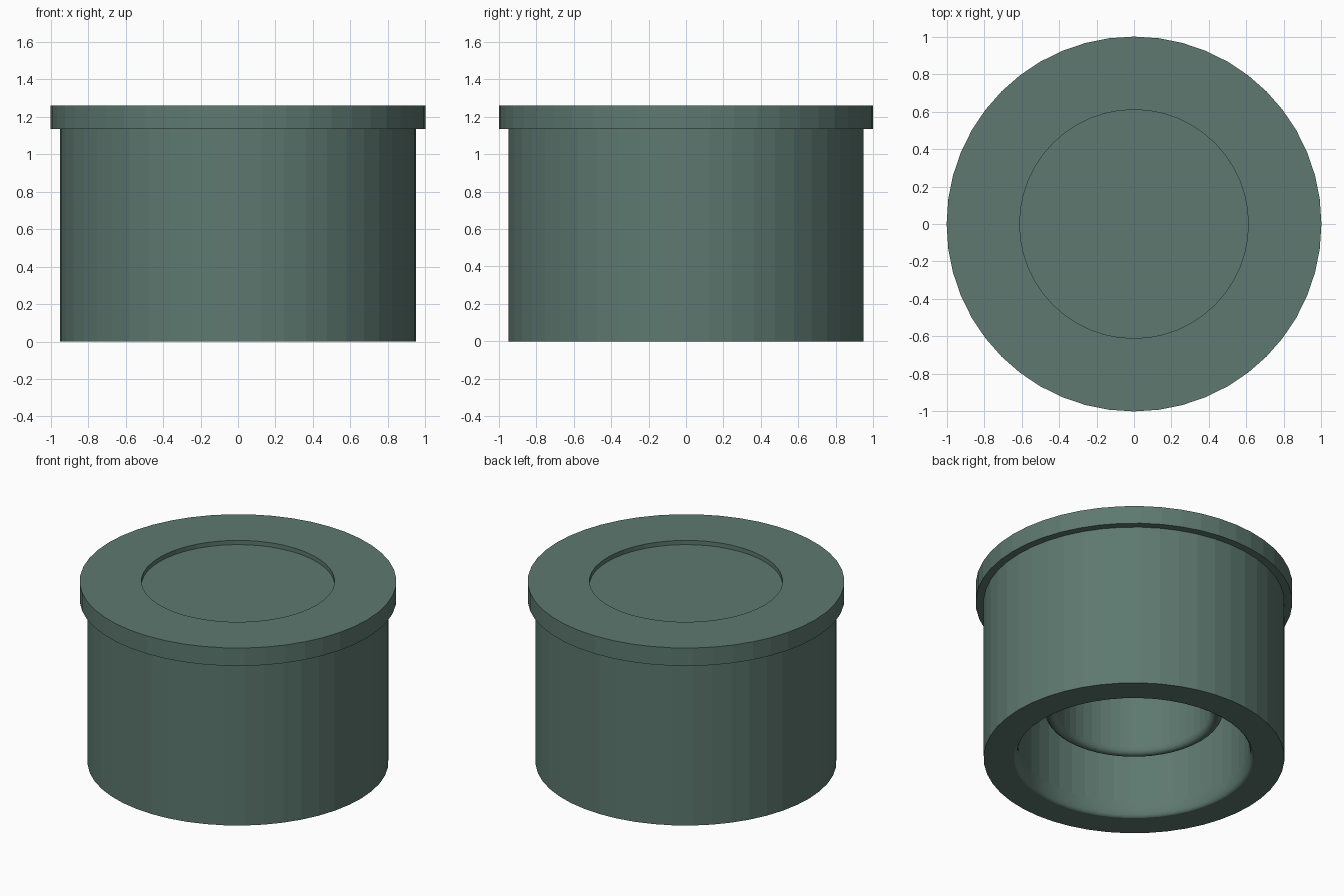
import bpy, bmesh, math

if "Cube" in bpy.data.objects:
    bpy.data.objects.remove(bpy.data.objects["Cube"])

SIDES = 48

mat = bpy.data.materials.new("dark_green")
mat.diffuse_color = (0.11, 0.19, 0.16, 1)
mat.use_nodes = True
mat.node_tree.nodes["Principled BSDF"].inputs["Base Color"].default_value = mat.diffuse_color


def lathe(name, profile, smooth_from=None):
    """Spin a closed (radius, z) profile; points at radius 0 become poles."""
    bm = bmesh.new()
    rings = []
    for r, z in profile:
        if r == 0:
            rings.append([bm.verts.new((0, 0, z))] * SIDES)
        else:
            rings.append([bm.verts.new((r * math.cos(math.tau * i / SIDES),
                                        r * math.sin(math.tau * i / SIDES), z))
                          for i in range(SIDES)])
    for k in range(len(rings)):
        a, b = rings[k], rings[(k + 1) % len(rings)]
        if a[0] is a[1] and b[0] is b[1]:
            continue
        for i in range(SIDES):
            j = (i + 1) % SIDES
            corners = list(dict.fromkeys((a[i], a[j], b[j], b[i])))
            face = bm.faces.new(corners)
            face.smooth = smooth_from is not None and k in smooth_from
    bmesh.ops.recalc_face_normals(bm, faces=bm.faces[:])
    mesh = bpy.data.meshes.new(name)
    bm.to_mesh(mesh)
    bm.free()
    mesh.materials.append(mat)
    obj = bpy.data.objects.new(name, mesh)
    bpy.context.collection.objects.link(obj)
    return obj


def arc(cr, cz, rr, rz, start, end, steps):
    """Points on an ellipse arc in the (radius, z) plane, angles in degrees."""
    pts = []
    for s in range(steps + 1):
        t = math.radians(start + (end - start) * s / steps)
        pts.append((cr + rr * math.cos(t), cz + rz * math.sin(t)))
    return pts


# Cap shell: recessed top, flange, side wall, rounded inner lip, ceiling
outer = [(0, 1.23), (0.61, 1.23), (0.61, 1.26), (1.0, 1.26),
         (1.0, 1.135), (0.95, 1.135), (0.95, 0)]
lip = arc(0.76, 0.10, 0.03, 0.10, 270, 180, 6)
first = len(outer)
lathe("cap_shell", outer + lip + [(0.73, 1.12), (0, 1.12)],
      range(first, first + len(lip) - 1))

# Inner sealing tube with a rounded lower lip, joined to the ceiling
lip = arc(0.53, 0.36, 0.035, 0.04, 360, 180, 8)
lathe("inner_tube", [(0.565, 1.13)] + lip + [(0.495, 1.13)],
      range(1, len(lip)))
